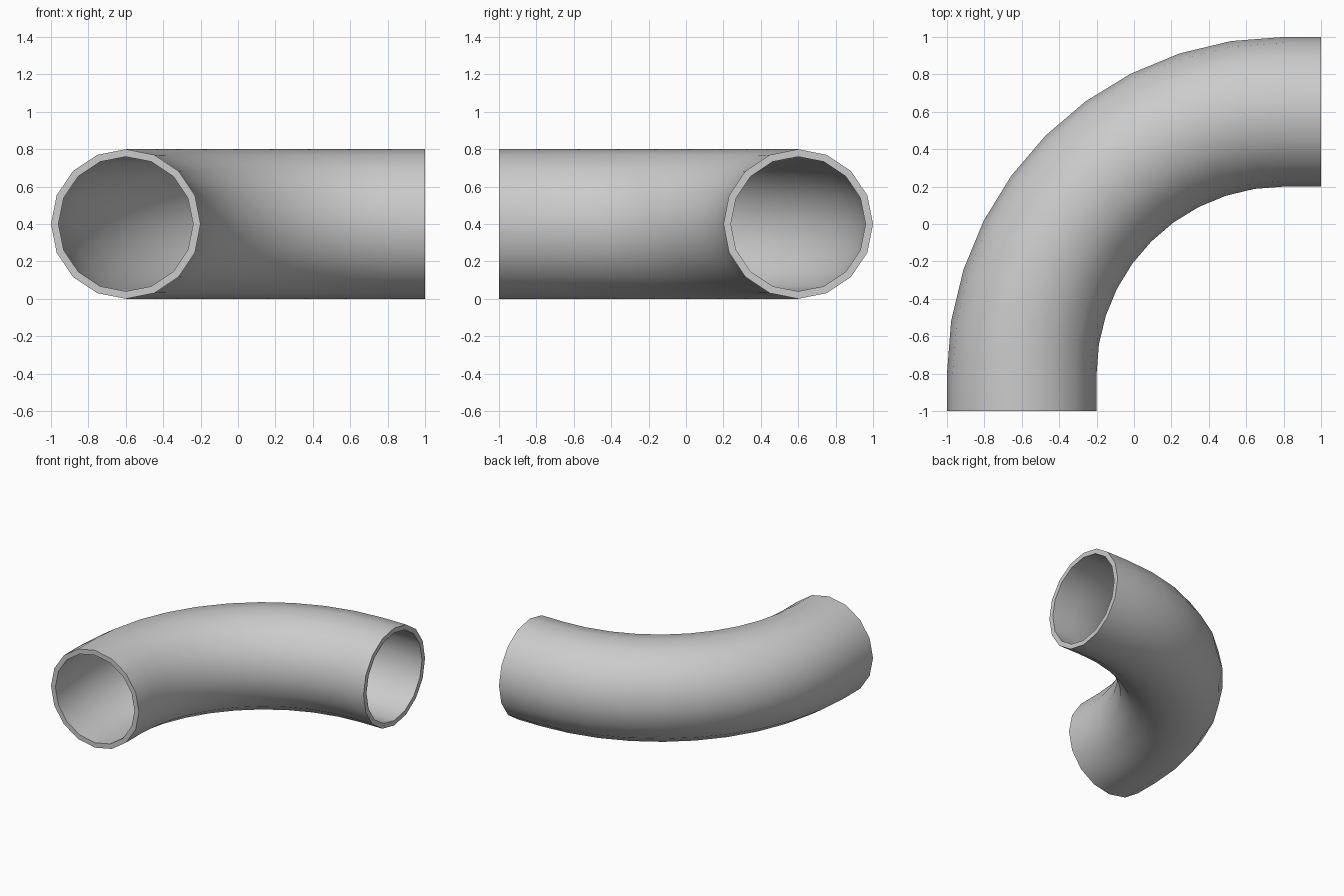
import bpy, bmesh
from math import sin, cos, pi, radians

if "Cube" in bpy.data.objects:
    bpy.data.objects.remove(bpy.data.objects["Cube"])

SIDES, STEPS = 16, 10
OUTER, INNER, BEND = 0.4, 0.36, 1.4
C = (0.8, -0.8)  # centre of the bend

# Path stations: (x, y, outward normal x, outward normal y)
path = [(-0.6, -1.0, -1.0, 0.0)]
for i in range(STEPS + 1):
    a = radians(90 * i / STEPS)
    nx, ny = -cos(a), sin(a)
    path.append((C[0] + BEND * nx, C[1] + BEND * ny, nx, ny))
path.append((1.0, 0.6, 0.0, 1.0))

bm = bmesh.new()


def ring(station, radius):
    x, y, nx, ny = station
    verts = []
    for k in range(SIDES):
        a = 2 * pi * k / SIDES
        d = radius * cos(a)
        verts.append(bm.verts.new((x + d * nx, y + d * ny, 0.4 + radius * sin(a))))
    return verts


def bridge(r1, r2, smooth):
    for k in range(SIDES):
        n = (k + 1) % SIDES
        bm.faces.new((r1[k], r1[n], r2[n], r2[k])).smooth = smooth


# Outer and inner walls
outer = [ring(s, OUTER) for s in path]
inner = [ring(s, INNER) for s in path]
for wall in (outer, inner):
    for r1, r2 in zip(wall, wall[1:]):
        bridge(r1, r2, True)

# Flat rims at both open ends
for e in (0, -1):
    bridge(outer[e], inner[e], False)

bmesh.ops.recalc_face_normals(bm, faces=bm.faces)
# Keep the rim edges sharp
for edge in bm.edges:
    if len({f.smooth for f in edge.link_faces}) == 2:
        edge.smooth = False

mesh = bpy.data.meshes.new("pipe_elbow")
bm.to_mesh(mesh)
bm.free()
bpy.context.collection.objects.link(bpy.data.objects.new("pipe_elbow", mesh))
